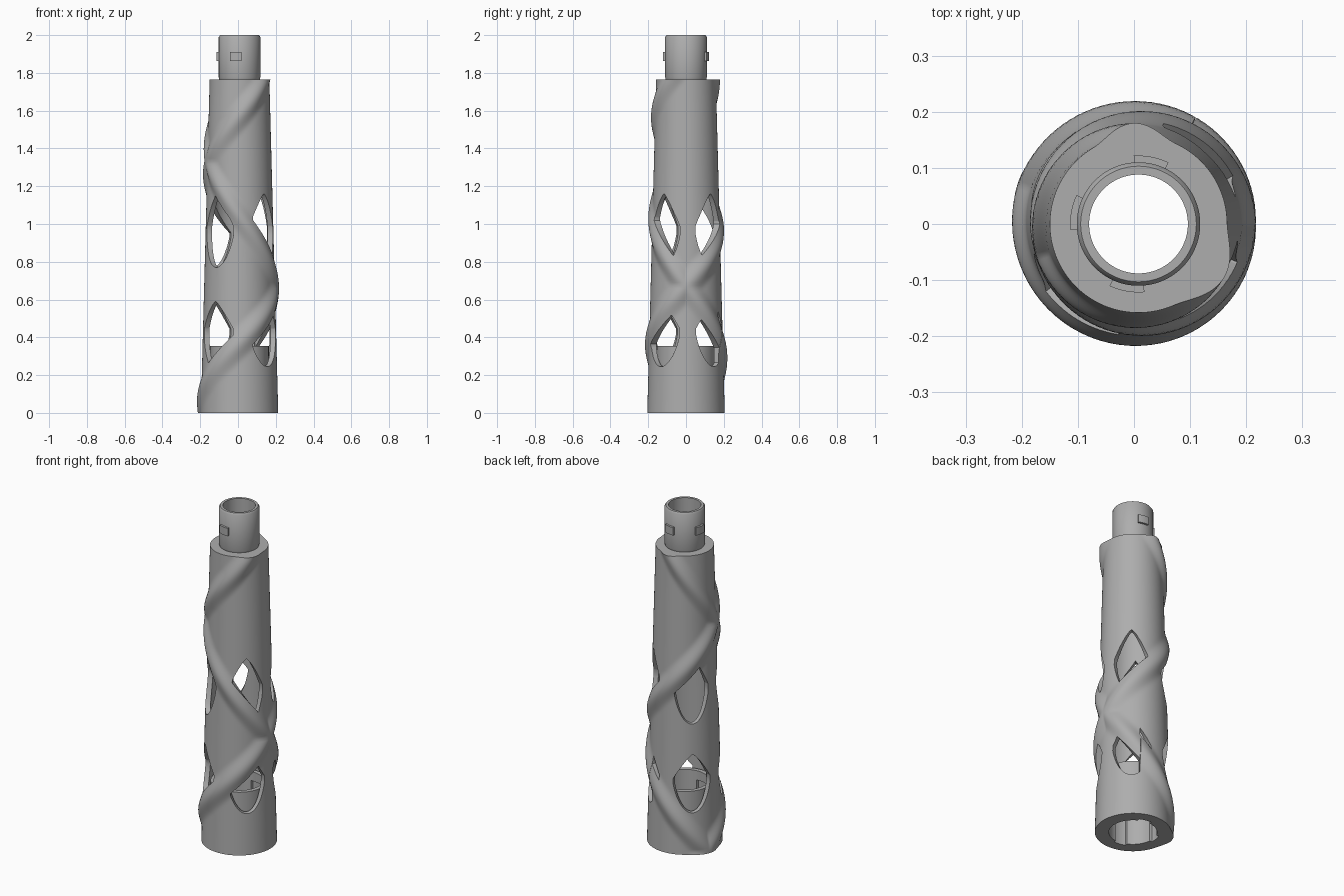
import bpy, bmesh
from math import radians, cos, sin, pi

if "Cube" in bpy.data.objects:
    bpy.data.objects.remove(bpy.data.objects["Cube"])

AXIS_X = 0.008
BODY_TOP = 1.765
SEGMENTS = 180
RIDGE_HEIGHT, RIDGE_HALF, RIB_HALF = 0.022, 0.115, 0.075
LUG_ANGLES = (79, 170, 260)

grey = bpy.data.materials.new("mid_grey")
grey.use_nodes = True
colour = (0.42, 0.42, 0.42, 1)
grey.diffuse_color = colour
grey.node_tree.nodes["Principled BSDF"].inputs["Base Color"].default_value = colour


def point(angle, r, z):
    a = radians(angle)
    return (AXIS_X + r * cos(a), r * sin(a), z)


def finish(bm, name):
    bmesh.ops.recalc_face_normals(bm, faces=bm.faces)
    mesh = bpy.data.meshes.new(name)
    bm.to_mesh(mesh)
    bm.free()
    mesh.materials.append(grey)
    obj = bpy.data.objects.new(name, mesh)
    bpy.context.collection.objects.link(obj)
    return obj


def smooth(obj):
    bpy.ops.object.select_all(action="DESELECT")
    obj.select_set(True)
    bpy.context.view_layer.objects.active = obj
    bpy.ops.object.shade_smooth_by_angle(angle=radians(35))


def ridge_heights(angle):
    """Heights where the two opposite-handed spirals pass this angle."""
    heights = []
    for turn in range(-2, 3):
        a = angle + 360 * turn
        heights += [0.67 + a / 299, 0.67 - a / 244]
    return heights


def cone(z):
    return 0.205 - 0.047 * z / BODY_TOP


def outer(angle, z):
    near = min(abs(z - h) for h in ridge_heights(angle))
    bump = (1 + cos(pi * near / RIDGE_HALF)) / 2 if near < RIDGE_HALF else 0
    return cone(z) + RIDGE_HEIGHT * bump


def socket(angle, z):
    """Socket bore with slots that receive the lugs."""
    in_slot = any(abs((angle - a + 180) % 360 - 180) < 16 for a in LUG_ANGLES)
    return 0.145 if in_slot else 0.13


def arc_prism(bm, columns, r0, r1):
    """Curved block from (angle, bottom, top) columns."""
    rings = [[bm.verts.new(point(a, r, z))
              for r, z in ((r0, lo), (r1, lo), (r1, hi), (r0, hi))]
             for a, lo, hi in columns]
    for p, q in zip(rings, rings[1:]):
        for i in range(4):
            j = (i + 1) % 4
            bm.faces.new((p[i], p[j], q[j], q[i]))
    bm.faces.new(rings[0])
    bm.faces.new(rings[-1])


# Tapered tube: ridged outside, collar, inner wall and socket as one closed loop of rings
def fixed(r):
    return lambda angle, z: r


rows = 110
rings = [(BODY_TOP * i / rows, outer) for i in range(rows + 1)]
rings += [(z, fixed(r)) for z, r in (
    (BODY_TOP, 0.107), (1.775, 0.11), (1.99, 0.11), (2.0, 0.103), (2.0, 0.088),
    (1.735, 0.088), (1.735, 0.13), (0.2, 0.172), (0.2, 0.155),
    (0.355, 0.155), (0.355, 0.13), (0.3, 0.13))]
rings += [(0.3, socket), (0.0, socket)]

bm = bmesh.new()
angles = [360 * i / SEGMENTS for i in range(SEGMENTS)]
loops = [[bm.verts.new(point(a, radius(a, z), z)) for a in angles]
         for z, radius in rings]
for p, q in zip(loops, loops[1:] + loops[:1]):
    for i in range(SEGMENTS):
        j = (i + 1) % SEGMENTS
        bm.faces.new((p[i], p[j], q[j], q[i]))
bmesh.ops.remove_doubles(bm, verts=bm.verts, dist=1e-6)
body = finish(bm, "tube_body")

# Kite-shaped windows, trimmed where the spirals cross them
bm = bmesh.new()
for low, side, high, r0 in ((0.245, 0.44, 0.59, 0.161), (0.77, 0.98, 1.16, 0.11)):
    for centre in (48, 138, 228, 318):
        columns = []
        for i in range(-32, 33):
            s = abs(i / 33)
            angle = centre + i
            top = side + (high - side) * (1 - s ** 1.3)
            bottom = side - (side - low) * (1 - s * s) ** 0.7
            for h in ridge_heights(angle):
                if h > (low + high) / 2:
                    top = min(top, h - RIB_HALF)
                else:
                    bottom = max(bottom, h + RIB_HALF)
            if top - bottom > 0.01:
                columns.append((angle, bottom, top))
        arc_prism(bm, columns, r0, 0.27)
cutter = finish(bm, "window_cutter")
cutter.hide_render = True

cut = body.modifiers.new("windows", "BOOLEAN")
cut.operation = "DIFFERENCE"
cut.solver = "EXACT"
cut.object = cutter
bpy.context.view_layer.objects.active = body
bpy.ops.object.modifier_apply(modifier=cut.name)
bpy.data.objects.remove(cutter)
smooth(body)

# Locking lugs on the collar
bm = bmesh.new()
for a in LUG_ANGLES:
    arc_prism(bm, [(a + d, 1.863, 1.91) for d in range(-15, 16, 5)], 0.1, 0.122)
smooth(finish(bm, "collar_lugs"))
